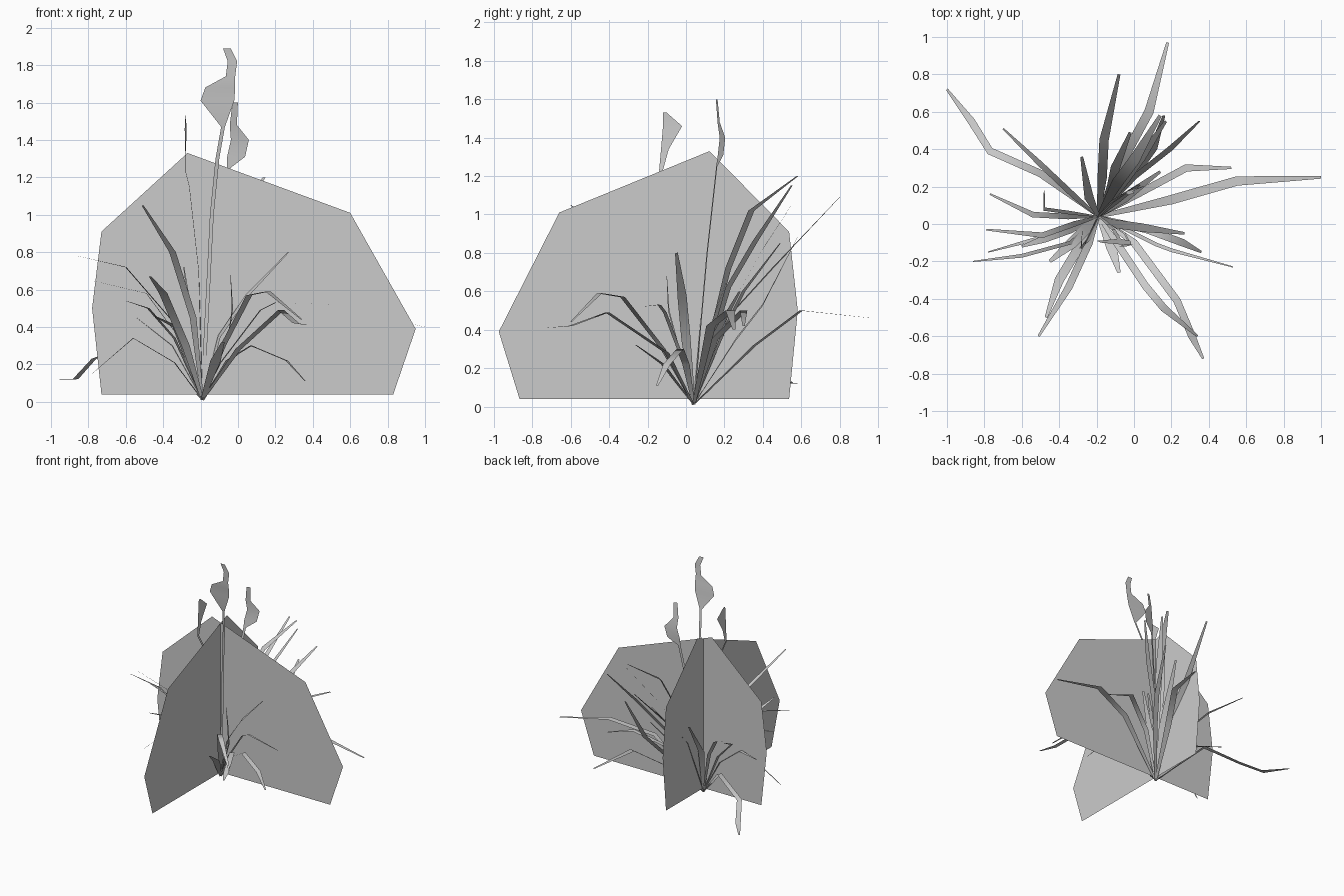
import bpy
import bmesh
from mathutils import Matrix, Vector

cube = bpy.data.objects.get("Cube")
if cube:
    bpy.data.objects.remove(cube, do_unlink=True)

# One plain material for the whole plant
leaf_grey = bpy.data.materials.new("leaf_grey")
leaf_grey.use_nodes = True
leaf_colour = (0.6, 0.6, 0.6, 1)
leaf_grey.diffuse_color = leaf_colour
leaf_grey.node_tree.nodes["Principled BSDF"].inputs["Base Color"].default_value = leaf_colour

ROOT = Vector((-.19, .04, .01))
UP = Vector((0, 0, 1))


def finish(name, bm, smooth):
    mesh = bpy.data.meshes.new(name)
    bm.to_mesh(mesh)
    bm.free()
    mesh.materials.append(leaf_grey)
    for face in mesh.polygons:
        face.use_smooth = smooth
    obj = bpy.data.objects.new(name, mesh)
    bpy.context.collection.objects.link(obj)
    return obj


def card(name, corners):
    bm = bmesh.new()
    bm.faces.new([bm.verts.new(corner) for corner in corners])
    return finish(name, bm, False)


def ribbon(name, points, widths, sides):
    """Flat strip through the points, spread along the side vectors."""
    bm = bmesh.new()
    rows = []
    for point, width, side in zip(points, widths, sides):
        rows.append([bm.verts.new(point + side * width * sign / 2) for sign in (-1, 1)])
    for low, high in zip(rows, rows[1:]):
        bm.faces.new((low[0], low[1], high[1], high[0]))
    return finish(name, bm, True)


def blade(name, width, *path, roll=0):
    """Grass blade from the root: narrow base, full middle, tapered tip."""
    points = [ROOT] + [Vector(p) for p in path]
    last = len(points) - 1
    outward = points[-1] - ROOT
    outward.z = 0
    flat = UP.cross(outward).normalized()
    widths, sides = [], []
    for i in range(last + 1):
        along = (points[min(i + 1, last)] - points[max(i - 1, 0)]).normalized()
        across = (flat - along * flat.dot(along)).normalized()
        sides.append(Matrix.Rotation(roll, 3, along) @ across)
        widths.append(width * (.35 if i == 0 else .3 if i == last else 1))
    return ribbon(name, points, widths, sides)


def flower_stalk(name, side, stem, head):
    """Thin stem ending in a flag-like head; head rows are (point, width)."""
    points = [ROOT] + [Vector(p) for p in stem] + [Vector(p) for p, w in head]
    widths = [.02] * (len(stem) + 1) + [w for p, w in head]
    return ribbon(name, points, widths, [Vector(side).normalized()] * len(points))


# Two crossed upright cards sharing one outline
outline = [(-.73, .04), (-.78, .5), (-.73, .91), (-.27, 1.33),
           (.6, 1.01), (.95, .39), (.83, .04)]
card("wide_card", [(x, ROOT.y, z) for x, z in outline])
card("deep_card", [(ROOT.x, -.9 * x - .12, z) for x, z in outline])

# Three tall stalks with flag heads
flower_stalk("tall_stalk", (1, 0, 0),
             [(-.16, .02, .6), (-.14, 0, 1), (-.11, -.03, 1.3), (-.08, -.08, 1.47)],
             [((-.11, -.09, 1.61), .18), ((-.095, -.1, 1.68), .16),
              ((-.04, -.11, 1.74), .05), ((-.03, -.11, 1.82), .05),
              ((-.06, -.12, 1.89), .04)])
flower_stalk("back_stalk", (1, .3, 0),
             [(-.12, .11, .8), (-.05, .16, 1.25)],
             [((-.01, .18, 1.31), .1), ((.01, .19, 1.4), .1),
              ((-.025, .17, 1.48), .04), ((-.015, .16, 1.6), .03)])
flower_stalk("front_stalk", (.1, 1, 0),
             [(-.21, 0, .7), (-.26, -.1, 1.15), (-.28, -.13, 1.23)],
             [((-.28, -.11, 1.34), .04), ((-.28, -.07, 1.46), .1),
              ((-.28, -.11, 1.53), .02)])

# Blades leaning to the back left
blade("upright_broad_blade", .06, (-.09, .22, .72), (0, .34, 1.02), (.14, .58, 1.2))
blade("upright_second_blade", .05, (-.06, .22, .62), (.04, .36, .86), (.17, .55, 1.15))
blade("upright_side_blade", .04, (0, .25, .55), (.19, .4, .82), (.35, .55, 1.05), roll=.7)
blade("back_upright_blade", .05, (-.17, .25, .5), (-.16, .45, .72), (-.08, .8, 1.09))
blade("back_steep_blade", .05, (0, .26, .35), (.1, .4, .53), (.16, .58, .88), roll=.6)
blade("back_short_blade", .05, (-.12, .2, .4), (-.1, .3, .6), (-.02, .49, .85))
blade("back_long_blade", .05, (-.05, .36, .32), (.08, .6, .5), (.18, .97, .46))
blade("left_long_blade", .05, (.2, .13, .42), (.55, .23, .5), (1, .25, .4))
blade("left_bent_blade", .04, (0, .15, .35), (.28, .3, .5), (.52, .3, .42))
blade("inner_left_blade", .05, (-.05, .14, .35), (.14, .28, .6))
blade("inner_back_blade", .05, (-.1, .12, .4), (.03, .21, .65), roll=.8)

# Blades leaning to the front left
blade("left_level_blade", .02, (-.1, 0, .2), (.12, -.11, .49), (.2, -.14, .53), (.53, -.23, .52))
blade("left_drooping_blade", .04, (-.06, 0, .22), (.07, -.03, .3), (.26, -.1, .22), (.36, -.15, .11))
blade("left_rising_blade", .05, (-.1, 0, .35), (.05, -.02, .57), (.27, -.05, .8), roll=.5)
blade("front_arched_blade", .04, (-.08, -.12, .3), (.06, -.33, .57), (.16, -.45, .59), (.34, -.6, .44))
blade("front_long_blade", .04, (0, -.1, .28), (.23, -.41, .49), (.31, -.6, .42), (.37, -.72, .41))
blade("front_broad_blade", .06, (-.12, -.12, .22), (-.08, -.26, .32))
blade("front_thin_blade", .01, (-.05, -.05, .35), (-.03, -.09, .5), (-.04, -.1, .68))

# Blades leaning to the front right
blade("front_tall_blade", .04, (-.24, -.1, .45), (-.35, -.34, .8), (-.51, -.6, 1.05))
blade("front_light_blade", .05, (-.28, -.1, .3), (-.4, -.3, .58), (-.47, -.5, .67))
blade("right_broad_blade", .06, (-.26, -.03, .22), (-.33, -.1, .4), (-.45, -.2, .46))
blade("right_high_blade", .02, (-.34, -.1, .42), (-.6, -.17, .72), (-.86, -.2, .78))
blade("right_middle_blade", .03, (-.32, 0, .35), (-.49, -.06, .58), (-.79, -.03, .65))
blade("right_low_blade", .02, (-.34, -.03, .21), (-.56, -.09, .34), (-.78, -.15, .15))
blade("right_curved_blade", .04, (-.34, -.03, .34), (-.48, -.08, .5), (-.6, -.12, .54))
blade("right_thin_blade", .02, (-.24, -.08, .4), (-.29, -.13, .72))

# Blades leaning to the back right
blade("far_trailing_blade", .04, (-.5, .27, .33), (-.77, .39, .23), (-.87, .55, .12), (-1, .72, .12))
blade("far_rising_blade", .03, (-.32, .15, .4), (-.5, .32, .62), (-.7, .51, .75))
blade("far_side_blade", .03, (-.35, .04, .3), (-.54, .05, .45), (-.77, .16, .48))
blade("far_hooked_blade", .02, (-.34, .06, .35), (-.48, .08, .5), (-.48, .18, .55))
blade("far_inner_blade", .05, (-.24, .14, .4), (-.28, .36, .7))
